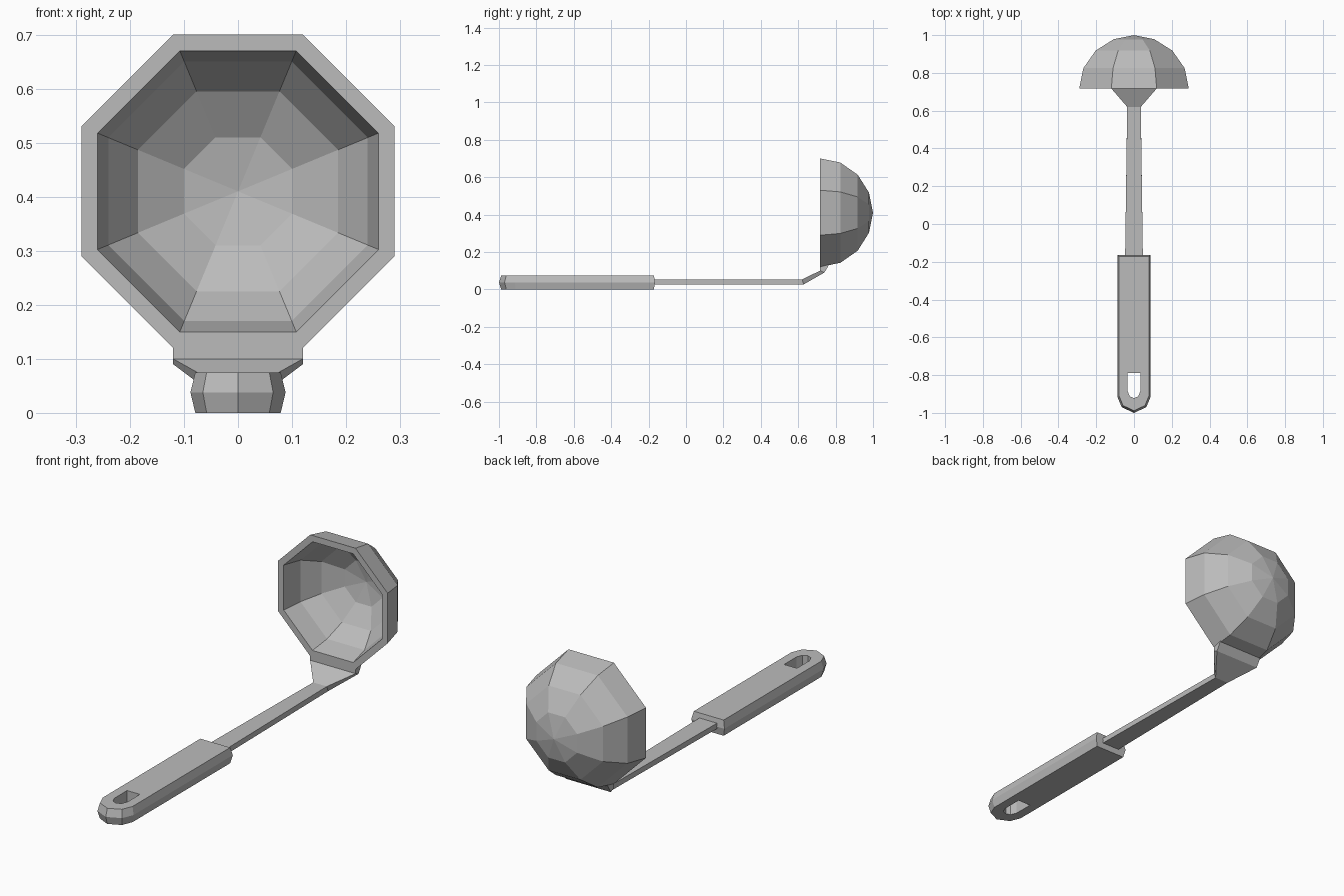
import bpy, bmesh, math

cube = bpy.data.objects.get("Cube")
if cube:
    bpy.data.objects.remove(cube, do_unlink=True)

# Plain grey metal
metal = bpy.data.materials.new("grey_metal")
metal.use_nodes = True
colour = (0.5, 0.5, 0.5, 1)
metal.diffuse_color = colour
metal.node_tree.nodes["Principled BSDF"].inputs["Base Color"].default_value = colour


def loft(name, rings, cap=True, loop=False):
    """Skin a list of equal-sized closed rings; a one-point ring makes a fan."""
    bm = bmesh.new()
    vs = [[bm.verts.new(p) for p in r] for r in rings]
    pairs = list(zip(vs, vs[1:]))
    if loop:
        pairs.append((vs[-1], vs[0]))
    for a, b in pairs:
        n = max(len(a), len(b))
        for i in range(n):
            j = (i + 1) % n
            if len(a) == 1:
                bm.faces.new((a[0], b[i], b[j]))
            elif len(b) == 1:
                bm.faces.new((a[i], a[j], b[0]))
            else:
                bm.faces.new((a[i], a[j], b[j], b[i]))
    if cap and not loop:
        for r in (vs[0], vs[-1]):
            if len(r) > 2:
                bm.faces.new(r)
    bmesh.ops.recalc_face_normals(bm, faces=bm.faces)
    me = bpy.data.meshes.new(name)
    bm.to_mesh(me)
    bm.free()
    me.materials.append(metal)
    ob = bpy.data.objects.new(name, me)
    bpy.context.collection.objects.link(ob)
    return ob


# Bowl: octagonal shell, outer tip to rim to inner tip (apothem, y)
def octagon(apothem, y, z=0.41):
    if apothem == 0:
        return [(0, y, z)]
    r = apothem / math.cos(math.pi / 8)
    angles = [math.pi / 8 + k * math.pi / 4 for k in range(8)]
    return [(r * math.cos(a), y, z + r * math.sin(a)) for a in angles]


profile = [(0, 1), (0.108, 0.978), (0.203, 0.918), (0.268, 0.825), (0.29, 0.717),
           (0.26, 0.717), (0.24, 0.815), (0.185, 0.895), (0.1, 0.95), (0, 0.97)]
loft("bowl", [octagon(a, y) for a, y in profile], cap=False)

# Shaft and flared neck: (half width, bottom y, bottom z, top y, top z)
sections = [(0.047, -0.18, 0.027, -0.18, 0.053),
            (0.036, 0.63, 0.027, 0.62, 0.053),
            (0.12, 0.74, 0.09, 0.717, 0.1),
            (0.12, 0.765, 0.132, 0.717, 0.121)]
loft("shaft", [[(-w, yb, zb), (w, yb, zb), (w, yt, zt), (-w, yt, zt)]
               for w, yb, zb, yt, zt in sections])


# Grip: bevelled slab with a hanging hole, mirrored outlines of matching size
def outline(half, z):
    left = [(-x, y) for x, y in half[-2::-1]]
    return [(x, y, z) for x, y in half + left]


middle = [(0.088, -0.165), (0.088, -0.915), (0.065, -0.97), (0, -1)]
edge = [(0.079, -0.172), (0.079, -0.91), (0.058, -0.961), (0, -0.988)]
hole = [(0.034, -0.79), (0.034, -0.885), (0.022, -0.913), (0, -0.922)]
loft("grip", [outline(hole, 0), outline(edge, 0), outline(middle, 0.038),
              outline(edge, 0.075), outline(hole, 0.075)], loop=True)
